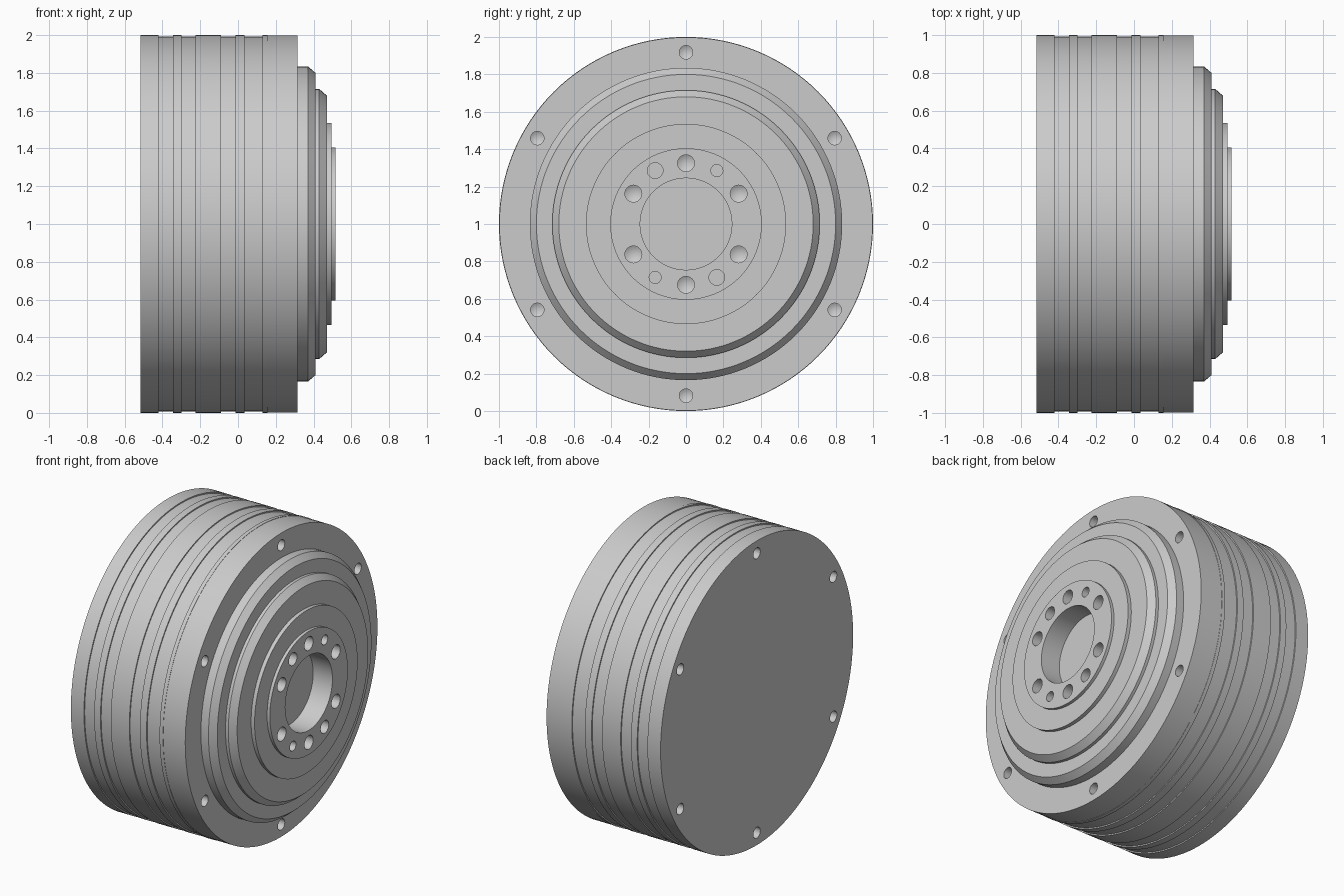
import bpy, bmesh, math
from mathutils import Matrix, Vector

cube = bpy.data.objects.get("Cube")
if cube:
    bpy.data.objects.remove(cube, do_unlink=True)

grey = bpy.data.materials.new("machined grey")
grey.use_nodes = True
colour = (0.6, 0.6, 0.6, 1)
grey.diffuse_color = colour
grey.node_tree.nodes["Principled BSDF"].inputs["Base Color"].default_value = colour

CENTRE = Vector((0, 0, 1))


def add_lathe(bm, profile, segments, origin):
    """Spin (x, radius) points about an axis along x; both ends lie on the axis."""
    verts = [bm.verts.new(origin + Vector((x, 0, r))) for x, r in profile]
    edges = [bm.edges.new(pair) for pair in zip(verts, verts[1:])]
    bmesh.ops.spin(bm, geom=verts + edges, cent=origin, axis=(1, 0, 0),
                   angle=math.tau, steps=segments, use_merge=True)


def finish(bm, name):
    bmesh.ops.remove_doubles(bm, verts=bm.verts, dist=0.0001)
    bmesh.ops.recalc_face_normals(bm, faces=bm.faces)
    mesh = bpy.data.meshes.new(name)
    bm.to_mesh(mesh)
    bm.free()
    mesh.materials.append(grey)
    obj = bpy.data.objects.new(name, mesh)
    bpy.context.collection.objects.link(obj)
    return obj


# Stepped drum: back face, shallow ribs and grooves, then the front steps and bore
HIGH, LOW = 1.0, 0.992
steps = [-0.515, -0.42, -0.345, -0.30, -0.225, -0.09, -0.013, 0.035, 0.13, 0.155, 0.315]
profile = [(steps[0], 0)]
for i, (a, b) in enumerate(zip(steps, steps[1:])):
    r = LOW if i % 2 else HIGH
    if b == steps[-1]:
        r = HIGH - 0.002
    profile += [(a, r), (b, r)]
profile += [(0.315, 0.835), (0.37, 0.835), (0.41, 0.80),
            (0.41, 0.715), (0.43, 0.715), (0.47, 0.68),
            (0.47, 0.535), (0.495, 0.535), (0.495, 0.405), (0.515, 0.405),
            (0.515, 0.245), (0.375, 0.245), (0.375, 0)]
bm = bmesh.new()
add_lathe(bm, profile, 128, CENTRE)
drum = finish(bm, "wheel_drum")

# Drilled holes, collected into one cutter
cutter_bm = bmesh.new()


def drill(face_x, side, ring, degrees, radius, depth, tip):
    """Blind hole sunk from face_x; side is the way the face looks along x."""
    a = math.radians(degrees)
    origin = CENTRE + Vector((face_x, ring * math.cos(a), ring * math.sin(a)))
    hole = [(0.02 * side, 0), (0.02 * side, radius),
            (-depth * side, radius), (-(depth + tip) * side, 0)]
    if tip == 0:
        hole[-1] = (-depth * side, 0)
    add_lathe(cutter_bm, hole, 24, origin)


for i in range(6):
    angle = 30 + 60 * i
    drill(0.315, 1, 0.918, angle, 0.036, 0.12, 0.02)
    drill(-0.515, -1, 0.918, angle, 0.036, 0.12, 0.02)
    drill(0.515, 1, 0.325, angle, 0.045, 0.12, 0.026)
for angle, radius in ((60, 0.032), (120, 0.042), (240, 0.032), (300, 0.042)):
    drill(0.515, 1, 0.33, angle, radius, 0.1, 0)
cutter = finish(cutter_bm, "hole_cutter")
cutter.hide_render = True

bpy.ops.object.select_all(action='DESELECT')
bpy.context.view_layer.objects.active = drum
drum.select_set(True)
cut = drum.modifiers.new("holes", 'BOOLEAN')
cut.operation = 'DIFFERENCE'
cut.solver = 'EXACT'
cut.object = cutter
bpy.ops.object.modifier_apply(modifier=cut.name)
bpy.data.objects.remove(cutter, do_unlink=True)

bpy.ops.object.shade_smooth_by_angle(angle=math.radians(20))
